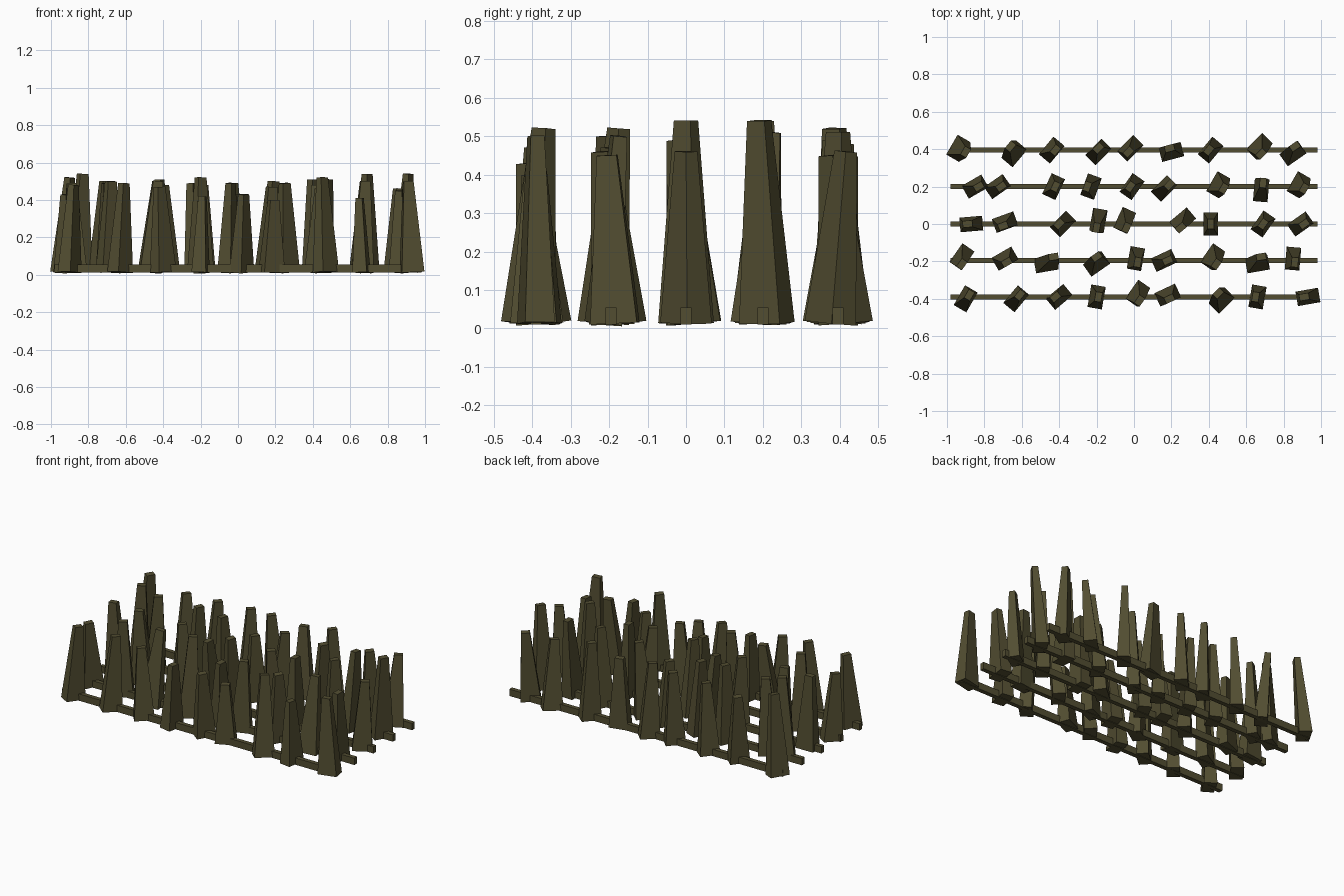
import bpy
import bmesh
import math
from mathutils import Matrix, Vector

cube = bpy.data.objects.get("Cube")
if cube:
    bpy.data.objects.remove(cube, do_unlink=True)

# One dark weathered wood colour
wood = bpy.data.materials.new("dark_olive_wood")
wood.use_nodes = True
wood.diffuse_color = (0.085, 0.075, 0.031, 1)
shader = wood.node_tree.nodes["Principled BSDF"]
shader.inputs["Base Color"].default_value = wood.diffuse_color
shader.inputs["Roughness"].default_value = 0.9

BASE_LENGTH, BASE_WIDTH = 0.122, 0.078
TIP_LENGTH, TIP_WIDTH = 0.052, 0.036
BASE_HEIGHT = 0.014


def add_object(name, bm):
    """Turn a bmesh into a flat shaded wooden object."""
    bmesh.ops.recalc_face_normals(bm, faces=bm.faces)
    mesh = bpy.data.meshes.new(name)
    bm.to_mesh(mesh)
    bm.free()
    mesh.materials.append(wood)
    obj = bpy.data.objects.new(name, mesh)
    bpy.context.collection.objects.link(obj)
    return obj


def add_rail(name, y):
    """Long square beam that ties one row of stakes together."""
    bm = bmesh.new()
    bmesh.ops.create_cube(bm, size=1)
    bmesh.ops.scale(bm, vec=(1.96, 0.028, 0.044), verts=bm.verts)
    bmesh.ops.translate(bm, vec=(0, y, 0.033), verts=bm.verts)
    add_object(name, bm)


def add_stake(name, base, tip, turn):
    """Tapered four-sided stake leaning from its base to its tip."""
    axis = tip - base
    bm = bmesh.new()
    bmesh.ops.create_cube(bm, size=1)
    for v in bm.verts:
        top = v.co.z > 0
        v.co.x *= TIP_LENGTH if top else BASE_LENGTH
        v.co.y *= TIP_WIDTH if top else BASE_WIDTH
        v.co.z = axis.length if top else 0
    lean = Vector((0, 0, 1)).rotation_difference(axis).to_matrix().to_4x4()
    spin = Matrix.Rotation(math.radians(turn), 4, "Z")
    bm.transform(Matrix.Translation(base) @ lean @ spin)
    add_object(name, bm)


def add_row(name, y, stakes):
    """Rail with its stakes: base x, lean in x, base y offset, turn, height.

    Lengths are in hundredths; each stake leans back across its rail.
    """
    add_rail(name + "_rail", y)
    for number, (x, lean, offset, turn, height) in enumerate(stakes, 1):
        base = Vector((x / 100, y + offset / 100, BASE_HEIGHT))
        tip = Vector(((x + lean) / 100, y - offset / 100, height / 100))
        add_stake(f"{name}_stake_{number}", base, tip, turn)


add_row("front_row", -0.39, [
    (-90, 2, -1, 60, 48), (-63, 2, -1, 50, 49), (-40, -2, 0, 40, 47),
    (-20, 1, 0, 80, 42), (2, 1, 2, 55, 43), (18, 1, 1, 25, 40),
    (47, -2, -2, 45, 52), (66, -1, 0, 80, 41), (93, -2, 0, 10, 50)])
add_row("front_middle_row", -0.195, [
    (-92, 0, 2, 55, 43), (-69, 1, 1, 30, 50), (-47, 4, -2, 10, 50),
    (-20, 0, -2, 35, 52), (1, 1, 1, 80, 42), (16, 2, 0, 25, 47),
    (42, 2, 2, 55, 46), (66, 2, -2, 10, 50), (85, 1, 1, 85, 45)])
add_row("centre_row", 0, [
    (-87, -2, 0, 5, 49), (-69, -1, 1, 20, 49), (-38, -2, 0, 45, 48),
    (-19, -1, 2, 80, 43), (-5, 1, 2, 65, 49), (26, -1, 2, 40, 49),
    (41, 0, 0, 90, 48), (69, 0, 0, 55, 54), (89, 2, 0, 35, 46)])
add_row("back_middle_row", 0.2, [
    (-85, 2, 0, 30, 54), (-73, 2, 0, 35, 50), (-43, 1, 0, 65, 51),
    (-23, -2, 0, 70, 49), (-1, -1, 0, 55, 43), (16, 3, -1, 45, 50),
    (45, 3, 1, 60, 51), (68, 1, -2, 85, 51), (88, 3, 1, 60, 54)])
add_row("back_row", 0.395, [
    (-94, 4, 1, 60, 52), (-64, -2, -2, 50, 45), (-44, 2, 0, 50, 47),
    (-19, 0, -1, 45, 48), (-2, -1, 1, 45, 49), (20, -1, -1, 15, 47),
    (41, -1, 0, 50, 51), (67, 1, 2, 45, 45), (85, 1, -2, 35, 46)])
